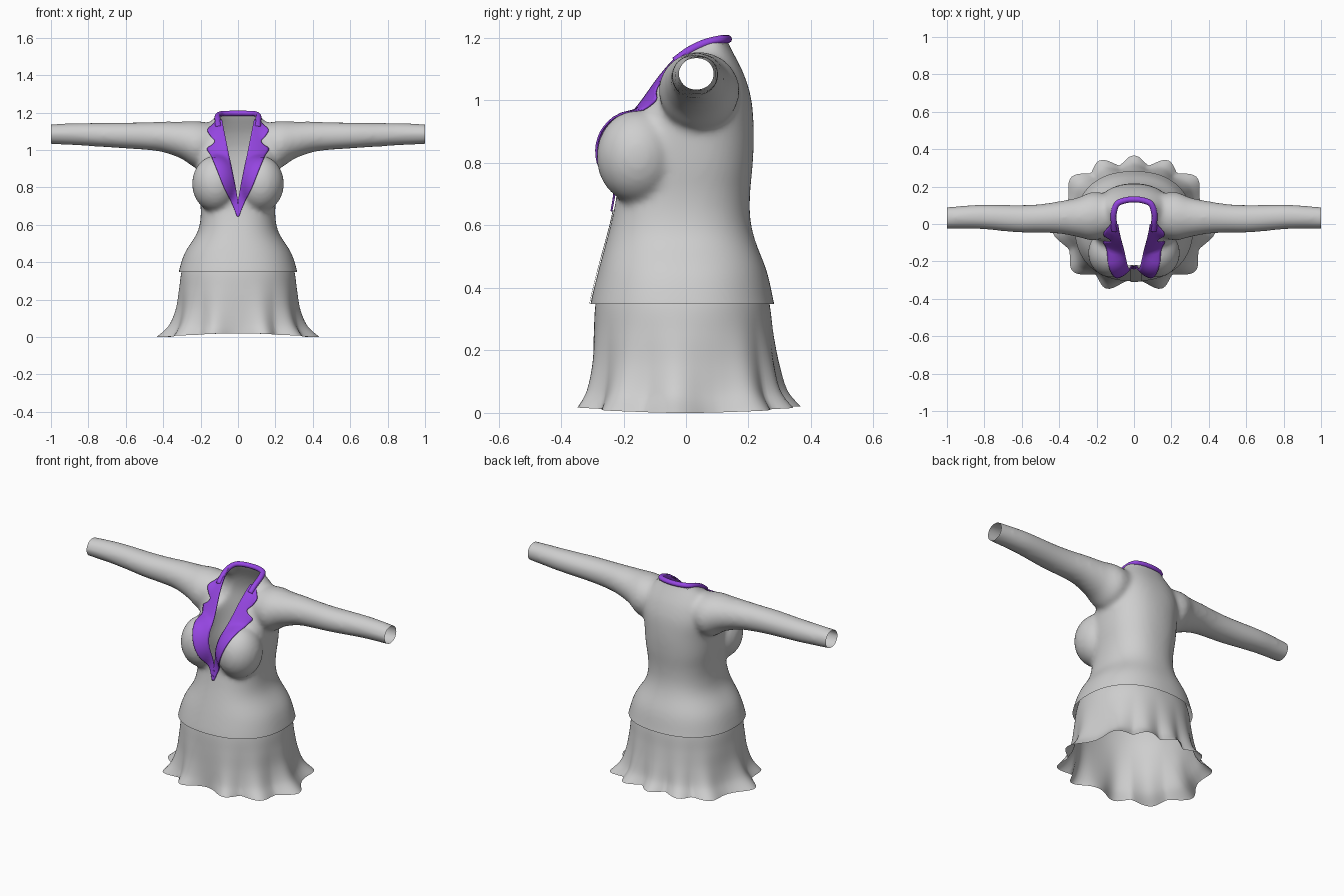
import bpy, bmesh, math
from mathutils import Vector
from mathutils.bvhtree import BVHTree

if "Cube" in bpy.data.objects:
    bpy.data.objects.remove(bpy.data.objects["Cube"])


def material(name, rgb):
    m = bpy.data.materials.new(name)
    m.use_nodes = True
    m.diffuse_color = (*rgb, 1)
    m.node_tree.nodes["Principled BSDF"].inputs["Base Color"].default_value = (*rgb, 1)
    return m


grey = material("grey cloth", (0.62, 0.62, 0.62))
purple = material("purple trim", (0.30, 0.06, 0.75))


def add_object(name, mesh, mat):
    mesh.materials.clear()
    mesh.materials.append(mat)
    for p in mesh.polygons:
        p.use_smooth = True
    ob = bpy.data.objects.new(name, mesh)
    bpy.context.collection.objects.link(ob)
    return ob


def from_bmesh(name, bm, mat):
    bmesh.ops.recalc_face_normals(bm, faces=bm.faces[:])
    mesh = bpy.data.meshes.new(name)
    bm.to_mesh(mesh)
    bm.free()
    return add_object(name, mesh, mat)


def resample(rows, steps):
    """Smooth in-between rows through the given stations."""
    out = []
    for i in range(len(rows) - 1):
        a, b = rows[max(i - 1, 0)], rows[i]
        c, d = rows[i + 1], rows[min(i + 2, len(rows) - 1)]
        for s in range(steps):
            t = s / steps
            out.append([0.5 * (2 * q + (r - p) * t + (2 * p - 5 * q + 4 * r - w) * t * t
                               + (3 * q - p - 3 * r + w) * t ** 3)
                        for p, q, r, w in zip(a, b, c, d)])
    return out + [list(rows[-1])]


def loft(bm, rings, closed=True, cap=False):
    vs = [[bm.verts.new(p) for p in ring] for ring in rings]
    n = len(vs[0])
    for a, b in zip(vs, vs[1:]):
        for i in range(n if closed else n - 1):
            j = (i + 1) % n
            bm.faces.new((a[i], a[j], b[j], b[i]))
    if cap:
        bm.faces.new(vs[0])
        bm.faces.new(vs[-1])


def oval(z, half, front, back, n, power=2.3):
    """Rounded cross-section of the body at one height."""
    pts = []
    for i in range(n):
        c, s = math.cos(math.tau * i / n), math.sin(math.tau * i / n)
        x = half * math.copysign(abs(c) ** (2 / power), c)
        y = (front + back) / 2 + (back - front) / 2 * math.copysign(abs(s) ** (2 / power), s)
        pts.append(Vector((x, y, z)))
    return pts


# Jacket volume: height, half width, front y, back y
torso = [(.30, .325, -.312, .295), (.35, .317, -.306, .282), (.45, .285, -.282, .26),
         (.55, .222, -.255, .222), (.62, .202, -.237, .206), (.70, .20, -.222, .205),
         (.80, .212, -.215, .214), (.90, .218, -.205, .217), (1.0, .22, -.135, .21),
         (1.08, .2, -.08, .187), (1.14, .16, -.03, .158), (1.18, .122, .015, .137),
         (1.23, .1, .06, .12)]
# Sleeve: x, centre y, centre z, radius y, radius z
sleeve = [(.12, .045, 1.04, .11, .10), (.22, .042, 1.03, .13, .125), (.30, .036, 1.052, .106, .10),
          (.40, .035, 1.07, .087, .082), (.50, .03, 1.075, .077, .074), (.62, .028, 1.078, .074, .069),
          (.80, .038, 1.083, .067, .062), (.90, .037, 1.085, .062, .058), (1.03, .032, 1.085, .057, .052)]

bm = bmesh.new()
loft(bm, [oval(*r, 64) for r in resample(torso, 4)], cap=True)
for side in (1, -1):
    loft(bm, [[(side * x, y + ry * math.cos(a), z + rz * math.sin(a))
               for a in (math.tau * k / 32 for k in range(32))]
              for x, y, z, ry, rz in resample(sleeve, 4)], cap=True)
    ball = bmesh.ops.create_uvsphere(bm, u_segments=32, v_segments=20, radius=1)["verts"]
    for v in ball:
        v.co = (side * .12 + v.co.x * .126, -.155 + v.co.y * .132, .82 + v.co.z * .15)
jacket = from_bmesh("jacket", bm, grey)

# Fuse the volumes and soften the joins
fuse = jacket.modifiers.new("fuse", "REMESH")
fuse.mode = "VOXEL"
fuse.voxel_size = .012
soft = jacket.modifiers.new("soften", "SMOOTH")
soft.factor, soft.iterations = .5, 14
graph = bpy.context.evaluated_depsgraph_get()
skin = bpy.data.meshes.new_from_object(jacket.evaluated_get(graph))
jacket.modifiers.clear()

bm = bmesh.new()
bm.from_mesh(skin)
surface = BVHTree.FromBMesh(bm)

# Open the hem, cuffs and neckline
V_LOW, SLOPE, NAPE, TOP = .70, .198, .12, 1.19


def cut(co, no, clear=False):
    bmesh.ops.bisect_plane(bm, geom=bm.verts[:] + bm.edges[:] + bm.faces[:],
                           plane_co=co, plane_no=no, clear_outer=clear)


cut((0, 0, .348), (0, 0, -1), True)
for side in (1, -1):
    cut((side, 0, 0), (side, 0, 0), True)
    cut((0, 0, V_LOW), (side, 0, -SLOPE))
cut((0, NAPE, 0), (0, 1, 0))
cut((0, 0, TOP), (0, 0, 1), True)
hole = []
for f in bm.faces:
    c = f.calc_center_median()
    if c.z > V_LOW and c.y < NAPE and abs(c.x) < SLOPE * (c.z - V_LOW):
        hole.append(f)
bmesh.ops.delete(bm, geom=hole, context="FACES")
bm.to_mesh(jacket.data)
bm.free()
for p in jacket.data.polygons:
    p.use_smooth = True
    p.material_index = 0


def drape(name, rows, lift, mat, side=1, columns=8):
    """Lay a strip of cloth on the jacket front; rows are z, inner x, outer x."""
    grid = []
    for z, x0, x1 in rows:
        line = []
        for k in range(columns + 1):
            x = side * (x0 + (x1 - x0) * k / columns)
            hit = surface.ray_cast(Vector((x, -1, z)), Vector((0, 1, 0)))[0]
            if hit is None:
                hit = surface.find_nearest(Vector((x, 0, z)))[0]
            line.append((x, hit.y - lift, z))
        grid.append(line)
    strip = bmesh.new()
    loft(strip, grid, closed=False)
    return from_bmesh(name, strip, mat)


# Notched lapels: height, outer edge
outline = [(.645, .006), (.72, .035), (.80, .075), (.90, .115), (.97, .145), (1.005, .165),
           (1.03, .135), (1.05, .125), (1.075, .147), (1.11, .163), (1.135, .135), (1.16, .115)]
edge = resample(outline, 5)
for side, word in ((1, "left"), (-1, "right")):
    rows = [(z, max(-.004, SLOPE * (z - V_LOW) - .006), x) for z, x in edge]
    lapel = drape(word + "_lapel", rows, .008, purple, side)
    thick = lapel.modifiers.new("thickness", "SOLIDIFY")
    thick.thickness, thick.offset = .006, 0

# Front overlap edge
drape("front_overlap", [(.35 + .02 * k, -.04, .02) for k in range(16)], .004, grey, -1)

# Collar band round the back of the neck
half = [(.105, -.035, 1.125), (.108, .01, 1.158), (.108, .06, 1.182), (.09, .108, 1.194), (.045, .127, 1.196)]
path = resample(half + [(0, .131, 1.196)] + [(-x, y, z) for x, y, z in reversed(half)], 5)
path = [Vector(p) for p in path]
rings = []
for i, p in enumerate(path):
    along = (path[min(i + 1, len(path) - 1)] - path[max(i - 1, 0)]).normalized()
    out = along.cross(Vector((0, 0, 1))).normalized()
    up = out.cross(along)
    rings.append([p + out * .016 * math.cos(a) + up * .014 * math.sin(a)
                  for a in (math.tau * k / 12 for k in range(12))])
bm = bmesh.new()
loft(bm, rings, cap=True)
from_bmesh("collar", bm, purple)

# Skirt with flared folds: height, half width, front y, back y, fold strength
skirt = [(.42, .28, -.275, .25, 0), (.345, .303, -.29, .268, 0), (.25, .311, -.295, .275, .08),
         (.15, .318, -.297, .284, .25), (.07, .337, -.298, .29, .55), (.02, .372, -.298, .303, 1)]
lobes = [90, 62, 37, -5, -38, -67]
lobes += [180 - a for a in lobes[1:]]
rings = []
for z, w, front, back, fold in resample(skirt, 6):
    ring = oval(z, w, front, back, 144, 2.2)
    for p in ring:
        a = math.atan2(p.y, p.x)
        gaps = [(math.degrees(a) - b + 180) % 360 - 180 for b in lobes]
        push = .065 * fold * max(math.exp(-(g / 11) ** 2) for g in gaps)
        p.x += push * math.cos(a)
        p.y += push * math.sin(a)
        p.z -= .02 * fold * math.cos(a) ** 2
    rings.append(ring)
bm = bmesh.new()
loft(bm, rings)
from_bmesh("skirt", bm, grey)
